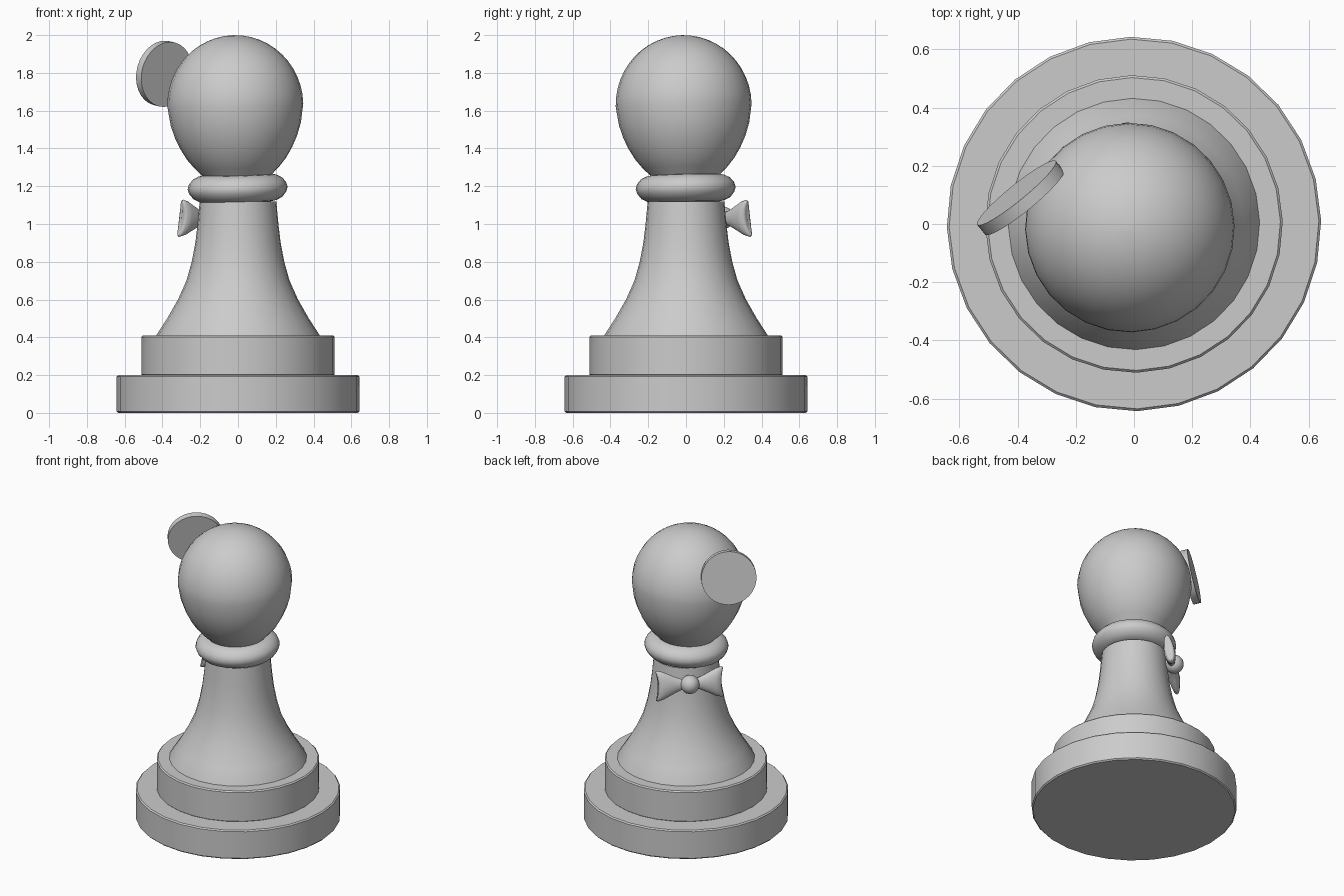
import bpy, bmesh
from math import radians, sin, cos, pi, sqrt
from mathutils import Matrix, Vector

if "Cube" in bpy.data.objects:
    bpy.data.objects.remove(bpy.data.objects["Cube"])

SIDES = 28


def finish(name, bm, angle=40):
    bmesh.ops.recalc_face_normals(bm, faces=bm.faces)
    me = bpy.data.meshes.new(name)
    bm.to_mesh(me)
    bm.free()
    ob = bpy.data.objects.new(name, me)
    bpy.context.collection.objects.link(ob)
    bpy.ops.object.select_all(action='DESELECT')
    bpy.context.view_layer.objects.active = ob
    ob.select_set(True)
    bpy.ops.object.shade_smooth_by_angle(angle=radians(angle))
    return ob


def loft(bm, rings):
    loops = [[bm.verts.new(p) for p in ring] for ring in rings]
    for a, b in zip(loops, loops[1:]):
        for i in range(len(a)):
            j = (i + 1) % len(a)
            bm.faces.new((a[i], a[j], b[j], b[i]))
    bm.faces.new(loops[0])
    bm.faces.new(loops[-1])


def lathe(name, profile, sides=SIDES):
    bm = bmesh.new()
    turn = radians(1)
    loft(bm, [[(r * cos(turn + 2 * pi * i / sides), r * sin(turn + 2 * pi * i / sides), z)
               for i in range(sides)] for r, z in profile])
    return finish(name, bm)


def frame(center, outward):
    # local x = sideways, y = outward, z = up
    n = Vector(outward).normalized()
    w = n.cross(Vector((0, 0, 1))).normalized()
    return Matrix.Translation(center) @ Matrix((w, n, w.cross(n))).transposed().to_4x4()


# Stepped base
def step(name, r, z0, z1, b=0.008):
    return lathe(name, [(r - b, z0), (r, z0 + b), (r, z1 - b), (r - b, z1)])


step("lower_base", 0.643, 0.0, 0.2)
step("upper_base", 0.511, 0.195, 0.41)

# Flared body
lathe("body", [(0.435, 0.40), (0.43, 0.415), (0.375, 0.5), (0.318, 0.6), (0.273, 0.7),
               (0.245, 0.8), (0.226, 0.9), (0.214, 1.0), (0.203, 1.12)])

# Collar and head, leaning slightly together
collar = lathe("collar", [(0.17, 1.115), (0.205, 1.122), (0.235, 1.137), (0.257, 1.165),
                          (0.265, 1.19), (0.257, 1.217), (0.235, 1.242), (0.205, 1.257),
                          (0.17, 1.262)])
profile = [(0.17, 1.24), (0.187, 1.262), (0.225, 1.3), (0.262, 1.345), (0.295, 1.4),
           (0.323, 1.46), (0.345, 1.53)]
profile += [(0.36 * cos(t * pi / 24), 1.63 + 0.37 * sin(t * pi / 24)) for t in range(12)]
profile.append((0.004, 2.0))
head = lathe("head", profile)
pivot = Matrix.Translation((0, 0, 1.12))
lean = (pivot @ Matrix.Rotation(radians(-1.6), 4, 'Y')
        @ Matrix.Rotation(radians(1.4), 4, 'X') @ pivot.inverted())
collar.matrix_world = lean
head.matrix_world = lean

# Eyepiece disc
disc = lathe("eye_disc", [(0.174, -0.022), (0.174, 0.022)], 32)
disc.matrix_world = frame((-0.39, 0.09, 1.795), (-0.63, 0.775, 0.16)) @ Matrix.Rotation(radians(-90), 4, 'X')

# Bow tie wings: lofted, mirrored across the knot
bow = frame((-0.156, 0.184, 1.03), (-0.7, 0.7, 0.16))
bm = bmesh.new()
stations = [(0.01, 0.028, 0.022), (0.06, 0.038, 0.026), (0.11, 0.062, 0.033),
            (0.16, 0.09, 0.036), (0.19, 0.1, 0.03), (0.2, 0.094, 0.018), (0.197, 0.07, 0.008)]
rings = []
for x, h, t in stations:
    ring = []
    for i in range(20):
        a = 2 * pi * i / 20
        flare = 0.018 * (x / 0.2) ** 3 * (sin(a) * h / 0.1) ** 2
        ring.append((x + flare, t * cos(a), h * sin(a)))
    rings.append(ring)
loft(bm, rings)
wings = finish("bow_wings", bm, 80)
wings.modifiers.new("mirror", 'MIRROR')
wings.matrix_world = bow

# Bow tie knot
bm = bmesh.new()
bmesh.ops.create_uvsphere(bm, u_segments=20, v_segments=12, radius=0.06)
knot = finish("bow_knot", bm)
knot.matrix_world = bow @ Matrix.Translation((0, 0.015, 0))
